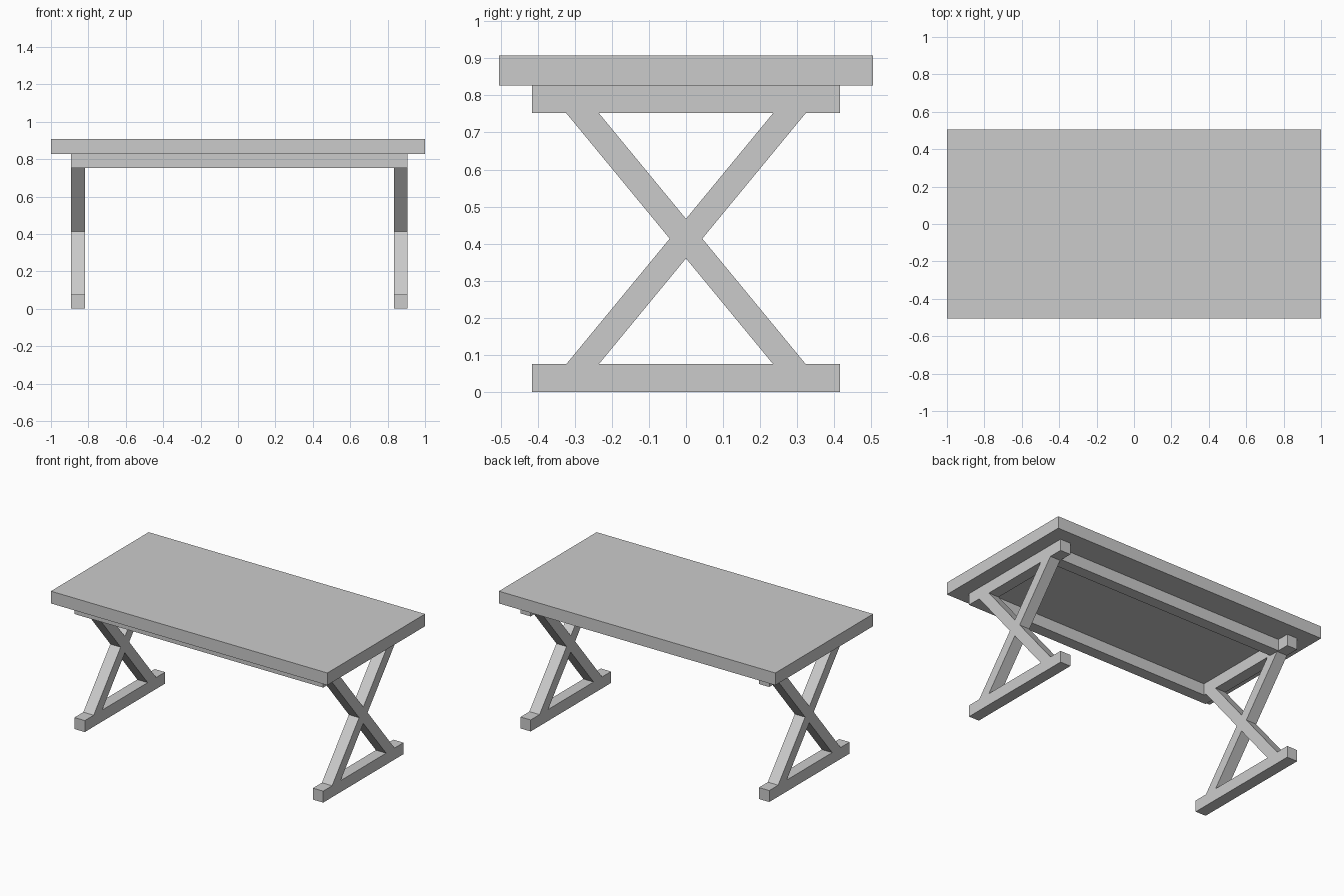
import bpy
import bmesh

if "Cube" in bpy.data.objects:
    bpy.data.objects.remove(bpy.data.objects["Cube"])

Z_FOOT, Z_RAIL, Z_TOP, Z_END = 0.075, 0.752, 0.827, 0.907
HALF_Y = 0.415
FRAMES = {"left": (-0.893, -0.818), "right": (0.833, 0.907)}


def extrude_x(name, profile, x0, x1):
    """Extrude a closed (y, z) profile from x0 to x1."""
    bm = bmesh.new()
    face = bm.faces.new([bm.verts.new((x0, y, z)) for y, z in profile])
    out = bmesh.ops.extrude_face_region(bm, geom=[face])
    moved = [v for v in out["geom"] if isinstance(v, bmesh.types.BMVert)]
    bmesh.ops.translate(bm, verts=moved, vec=(x1 - x0, 0, 0))
    bmesh.ops.recalc_face_normals(bm, faces=bm.faces[:])
    mesh = bpy.data.meshes.new(name)
    bm.to_mesh(mesh)
    bm.free()
    obj = bpy.data.objects.new(name, mesh)
    bpy.context.collection.objects.link(obj)
    return obj


def box(name, x, y, z):
    return extrude_x(name, [(y[0], z[0]), (y[1], z[0]), (y[1], z[1]), (y[0], z[1])], *x)


# Table top
box("table_top", (-1, 1), (-0.505, 0.505), (Z_TOP, Z_END))

# Crossed-leg outline: half width of a leg measured along y and along z
zc = (Z_FOOT + Z_RAIL) / 2
c, hy = 0.279, 0.044
hz = hy * (Z_RAIL - zc) / c
cross = [(-c - hy, Z_FOOT), (-c + hy, Z_FOOT), (0, zc - hz),
         (c - hy, Z_FOOT), (c + hy, Z_FOOT), (hy, zc),
         (c + hy, Z_RAIL), (c - hy, Z_RAIL), (0, zc + hz),
         (-c + hy, Z_RAIL), (-c - hy, Z_RAIL), (-hy, zc)]

# End frames: foot, crossed legs, upper bearer
for side, x in FRAMES.items():
    box(side + "_foot", x, (-HALF_Y, HALF_Y), (0, Z_FOOT))
    extrude_x(side + "_crossed_legs", cross, *x)
    box(side + "_bearer", x, (-HALF_Y, HALF_Y), (Z_RAIL, Z_TOP))

# Long rails between the frames: front one flush with the bearer ends, back one inset
span = (FRAMES["left"][1], FRAMES["right"][0])
box("front_rail", span, (-HALF_Y, -0.34), (Z_RAIL, Z_TOP))
box("back_rail", span, (0.26, 0.335), (Z_RAIL, Z_TOP))
